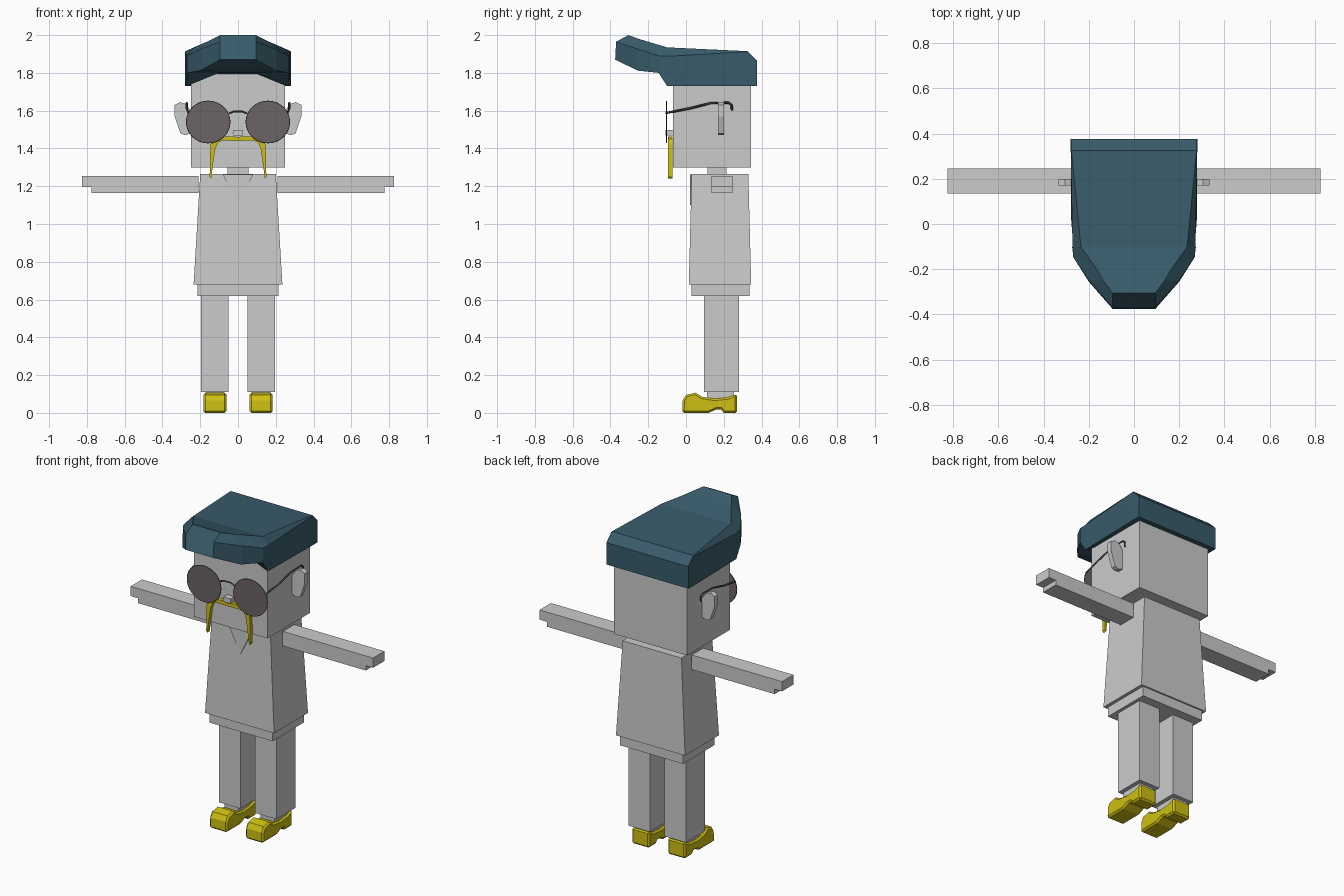
import bpy, bmesh, math
from mathutils import Vector

cube = bpy.data.objects.get("Cube")
if cube:
    bpy.data.objects.remove(cube, do_unlink=True)


def material(name, rgb):
    m = bpy.data.materials.new(name)
    m.use_nodes = True
    m.diffuse_color = (*rgb, 1)
    m.node_tree.nodes["Principled BSDF"].inputs["Base Color"].default_value = (*rgb, 1)
    return m


GREY = material("light_grey", (0.6, 0.6, 0.6))
TEAL = material("dark_teal", (0.04, 0.105, 0.145))
YELLOW = material("mustard_yellow", (0.62, 0.52, 0.006))
LENS = material("smoky_brown", (0.15, 0.125, 0.13))
FRAME = material("dark_frame", (0.06, 0.055, 0.06))


def add_mesh(name, bm, mat):
    bmesh.ops.recalc_face_normals(bm, faces=bm.faces)
    mesh = bpy.data.meshes.new(name)
    bm.to_mesh(mesh)
    bm.free()
    mesh.materials.append(mat)
    ob = bpy.data.objects.new(name, mesh)
    bpy.context.collection.objects.link(ob)
    return ob


def loft(name, rings, mat):
    """Skin a list of equal-length point rings and cap both ends."""
    bm = bmesh.new()
    loops = [[bm.verts.new(p) for p in ring] for ring in rings]
    n = len(loops[0])
    for a, b in zip(loops, loops[1:]):
        for i in range(n):
            j = (i + 1) % n
            bm.faces.new((a[i], a[j], b[j], b[i]))
    bm.faces.new(loops[0])
    bm.faces.new(loops[-1])
    return add_mesh(name, bm, mat)


def rect(x0, x1, y0, y1, z):
    return [(x0, y0, z), (x1, y0, z), (x1, y1, z), (x0, y1, z)]


def box(name, x, y, z, mat=GREY):
    return loft(name, [rect(*x, *y, z[0]), rect(*x, *y, z[1])], mat)


def front_prism(name, outline, y0, y1, mat):
    return loft(name, [[(x, y, z) for x, z in outline] for y in (y0, y1)], mat)


def side_prism(name, outline, x0, x1, mat):
    return loft(name, [[(x, y, z) for y, z in outline] for x in (x0, x1)], mat)


def wire(name, points, radius, mat):
    cu = bpy.data.curves.new(name, "CURVE")
    cu.dimensions = "3D"
    cu.bevel_depth = radius
    cu.bevel_resolution = 0
    cu.use_fill_caps = True
    sp = cu.splines.new("POLY")
    sp.points.add(len(points) - 1)
    for p, co in zip(sp.points, points):
        p.co = (*co, 1)
    cu.materials.append(mat)
    ob = bpy.data.objects.new(name, cu)
    bpy.context.collection.objects.link(ob)


def span(s, a, b):
    return tuple(sorted((s * a, s * b)))


# Body
box("head", (-.25, .25), (-.07, .345), (1.3, 1.82))
box("neck", (-.055, .055), (.115, .215), (1.25, 1.31))
loft("tunic", [rect(-.235, .235, .015, .345, .68),
               rect(-.2, .2, .03, .33, 1.265)], GREY)
box("hips", (-.215, .215), (.03, .335), (.62, .69))
front_prism("collar", [(-.08, 1.262), (0, 1.1), (.08, 1.262)], .021, .03, GREY)

# Limbs, ears and shoes
EAR = [(.25, 1.48), (.25, 1.6), (.275, 1.635), (.305, 1.645), (.335, 1.63),
       (.335, 1.57), (.305, 1.48), (.28, 1.47)]
SHOE = [(-.02, 0), (-.018, .065), (0, .095), (.05, .107), (.085, .085), (.15, .075),
        (.22, .082), (.27, .1), (.27, 0), (.2, 0), (.185, .018), (.16, .018), (.12, 0)]
for side, s in (("left", 1), ("right", -1)):
    box(side + "_arm", span(s, .21, .825), (.135, .245), (1.195, 1.255))
    box(side + "_sleeve", span(s, .21, .775), (.135, .245), (1.165, 1.195))
    box(side + "_leg", span(s, .05, .195), (.095, .28), (.11, .62))
    box(side + "_sock", span(s, .075, .17), (.11, .255), (.05, .11))
    front_prism(side + "_ear", [(s * x, z) for x, z in EAR], .17, .2, GREY)
    shoe = side_prism(side + "_shoe", SHOE, s * .062, s * .183, YELLOW)
    bev = shoe.modifiers.new("soft_edge", "BEVEL")
    bev.width = .01
    bev.segments = 1
    bev.limit_method = "ANGLE"
    bev.angle_limit = math.radians(60)

    # Spectacles: lens, rim and temple
    ring = [(s * .158 + .115 * math.cos(a), 1.54 + .11 * math.sin(a))
            for a in (math.tau * i / 32 for i in range(32))]
    front_prism(side + "_lens", ring, -.107, -.1, LENS)
    wire(side + "_rim", [(x, -.104, z) for x, z in ring + ring[:1]], .003, FRAME)
    wire(side + "_temple", [(s * .262, -.104, 1.588), (s * .272, .02, 1.612),
                            (s * .272, .13, 1.64), (s * .272, .225, 1.642),
                            (s * .272, .242, 1.63), (s * .272, .243, 1.6)], .006, FRAME)

wire("bridge", [(-.048, -.104, 1.585), (-.025, -.104, 1.595),
                (.025, -.104, 1.595), (.048, -.104, 1.585)], .005, FRAME)
box("nose", (-.025, .025), (-.108, -.065), (1.468, 1.497))

# Moustache: mirrored half outline
half = [(0, 1.458), (.02, 1.464), (.1, 1.464), (.135, 1.45), (.146, 1.42),
        (.15, 1.25), (.142, 1.24), (.132, 1.32), (.12, 1.4), (.105, 1.432),
        (.08, 1.442), (0, 1.44)]
outline = half + [(-x, z) for x, z in reversed(half[1:-1])]
front_prism("moustache", outline, -.095, -.072, YELLOW)

# Cap: each section is (underside, lower rim, upper rim, crown edge) on one side
sections = [
    [(.1, .375, 1.73), (.28, .375, 1.73), (.28, .375, 1.862), (.277, .375, 1.865)],
    [(.1, .325, 1.73), (.28, .325, 1.73), (.28, .325, 1.912), (.277, .325, 1.915)],
    [(.1, -.1, 1.8), (.272, -.1, 1.73), (.272, -.1, 1.888), (.235, -.1, 1.935)],
    [(.1, -.145, 1.8), (.27, -.145, 1.8), (.27, -.145, 1.89), (.165, -.2, 1.965)],
    [(.098, -.255, 1.815), (.2, -.255, 1.812), (.2, -.25, 1.925), (.135, -.25, 1.98)],
    [(.08, -.375, 1.87), (.095, -.375, 1.87), (.095, -.37, 1.965), (.095, -.305, 2)],
]
rings = [half_ring + [(-x, y, z) for x, y, z in reversed(half_ring)]
         for half_ring in sections]
loft("cap", rings, TEAL)
